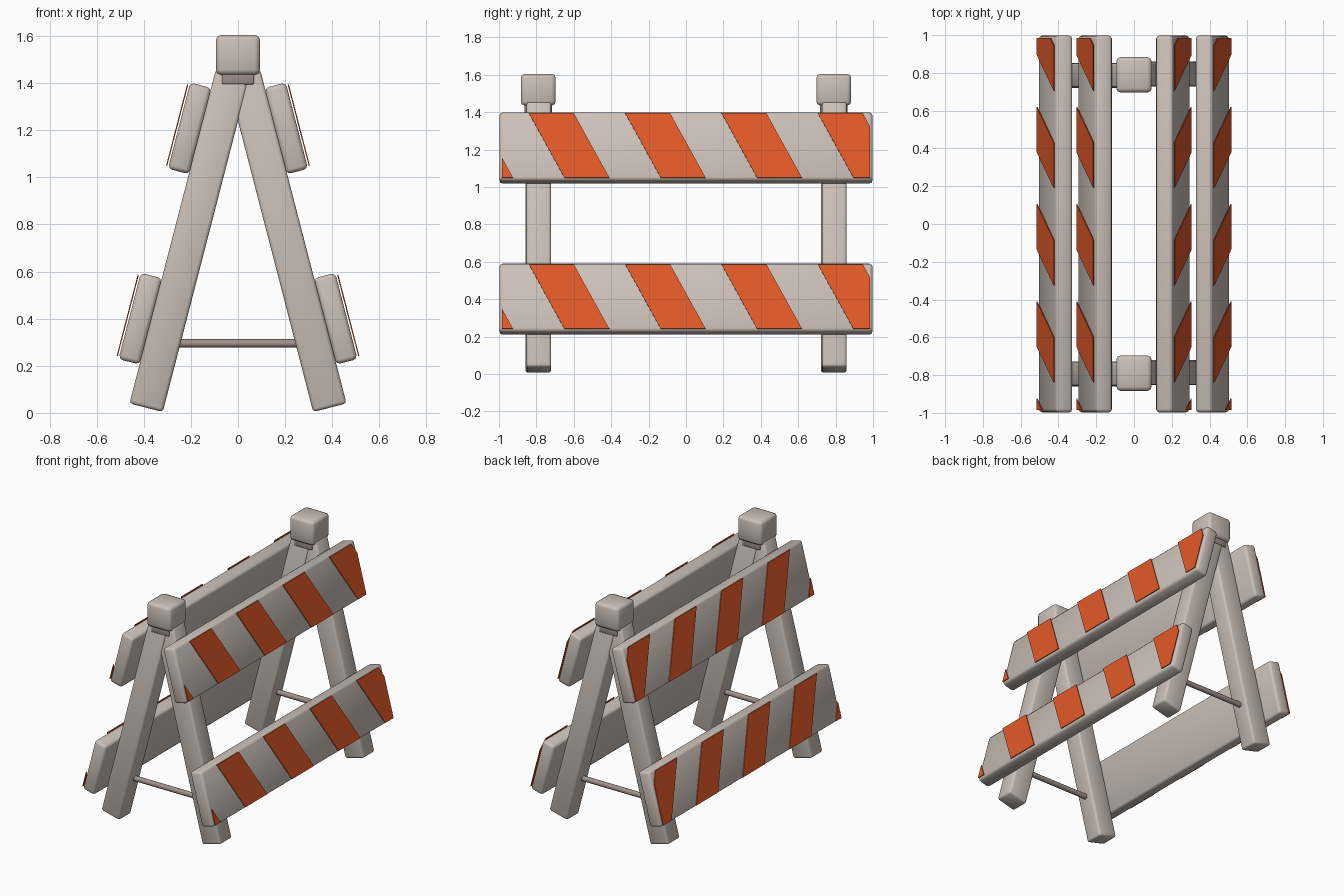
import bpy, bmesh, math
from mathutils import Vector

cube = bpy.data.objects.get("Cube")
if cube:
    bpy.data.objects.remove(cube, do_unlink=True)

TILT = math.radians(14.5)
SIN, COS = math.sin(TILT), math.cos(TILT)


def material(name, rgb):
    mat = bpy.data.materials.new(name)
    mat.use_nodes = True
    mat.diffuse_color = (*rgb, 1)
    mat.node_tree.nodes["Principled BSDF"].inputs["Base Color"].default_value = (*rgb, 1)
    return mat


CREAM = material("warm_grey_paint", (0.60, 0.53, 0.48))
ORANGE = material("orange_paint", (0.76, 0.10, 0.02))
METAL = material("dull_pinkish_metal", (0.36, 0.28, 0.26))


def finish(name, bm, mat, loc, angle=0, smooth=True):
    mesh = bpy.data.meshes.new(name)
    bm.to_mesh(mesh)
    bm.free()
    mesh.materials.append(mat)
    obj = bpy.data.objects.new(name, mesh)
    bpy.context.collection.objects.link(obj)
    obj.location = loc
    obj.rotation_euler.y = angle
    if smooth:
        bpy.ops.object.select_all(action='DESELECT')
        obj.select_set(True)
        bpy.context.view_layer.objects.active = obj
        bpy.ops.object.shade_smooth_by_angle(angle=math.radians(50))
    return obj


def rounded_box(name, size, mat, loc, bevel, angle=0):
    bm = bmesh.new()
    bmesh.ops.create_cube(bm, size=1)
    bmesh.ops.scale(bm, vec=size, verts=bm.verts)
    bmesh.ops.bevel(bm, geom=bm.edges[:], offset=bevel, segments=2,
                    profile=0.5, affect='EDGES')
    return finish(name, bm, mat, loc, angle)


def stripes(name, side, loc):
    """Slanted stripes on the outer face, trimmed at the board ends."""
    bm = bmesh.new()
    x, half, width, slant, end = side * 0.055, 0.178, 0.24, 0.19, 0.985
    for i in range(5):
        y = -1.355 + 0.515 * i
        corners = [(y, half), (y + width, half),
                   (y + width + slant, -half), (y + slant, -half)]
        if side > 0:
            corners.reverse()
        bm.faces.new([bm.verts.new((x, cy, cz)) for cy, cz in corners])
    for s in (-1, 1):
        bmesh.ops.bisect_plane(bm, geom=bm.verts[:] + bm.edges[:] + bm.faces[:],
                               plane_co=(0, s * end, 0), plane_no=(0, s, 0),
                               clear_outer=True)
    obj = finish(name, bm, ORANGE, loc, -side * TILT, smooth=False)
    mod = obj.modifiers.new("thickness", 'SOLIDIFY')
    mod.thickness = 0.005
    mod.offset = 0


# Leaning boards with their painted stripes
for side, label in ((-1, "right"), (1, "left")):
    for level, x, z in (("upper", 0.205, 1.208), ("lower", 0.415, 0.400)):
        loc = (side * x, 0, z)
        rounded_box(f"{level}_{label}_board", (0.093, 1.995, 0.378), CREAM, loc,
                    0.018, -side * TILT)
        stripes(f"{level}_{label}_stripes", side, loc)

# A-frame at each end: legs, neck, cap and cross rod
LEG = 1.465
for y, end in ((-0.79, "front"), (0.79, "back")):
    for side, label in ((-1, "right"), (1, "left")):
        foot = Vector((side * 0.39, y + side * 0.003, 0.022))
        middle = foot + Vector((-side * SIN, 0, COS)) * (LEG / 2)
        rounded_box(f"{end}_{label}_leg", (0.146, 0.132, LEG), CREAM, middle,
                    0.014, -side * TILT)
    rounded_box(f"{end}_neck", (0.136, 0.148, 0.06), METAL, (0, y, 1.425), 0.006)
    rounded_box(f"{end}_cap", (0.187, 0.187, 0.17), CREAM, (0, y, 1.52), 0.022)

    bm = bmesh.new()
    bmesh.ops.create_cone(bm, cap_ends=True, segments=12, radius1=0.018,
                          radius2=0.018, depth=0.6)
    finish(f"{end}_cross_rod", bm, METAL, (0, y, 0.295), math.pi / 2)
